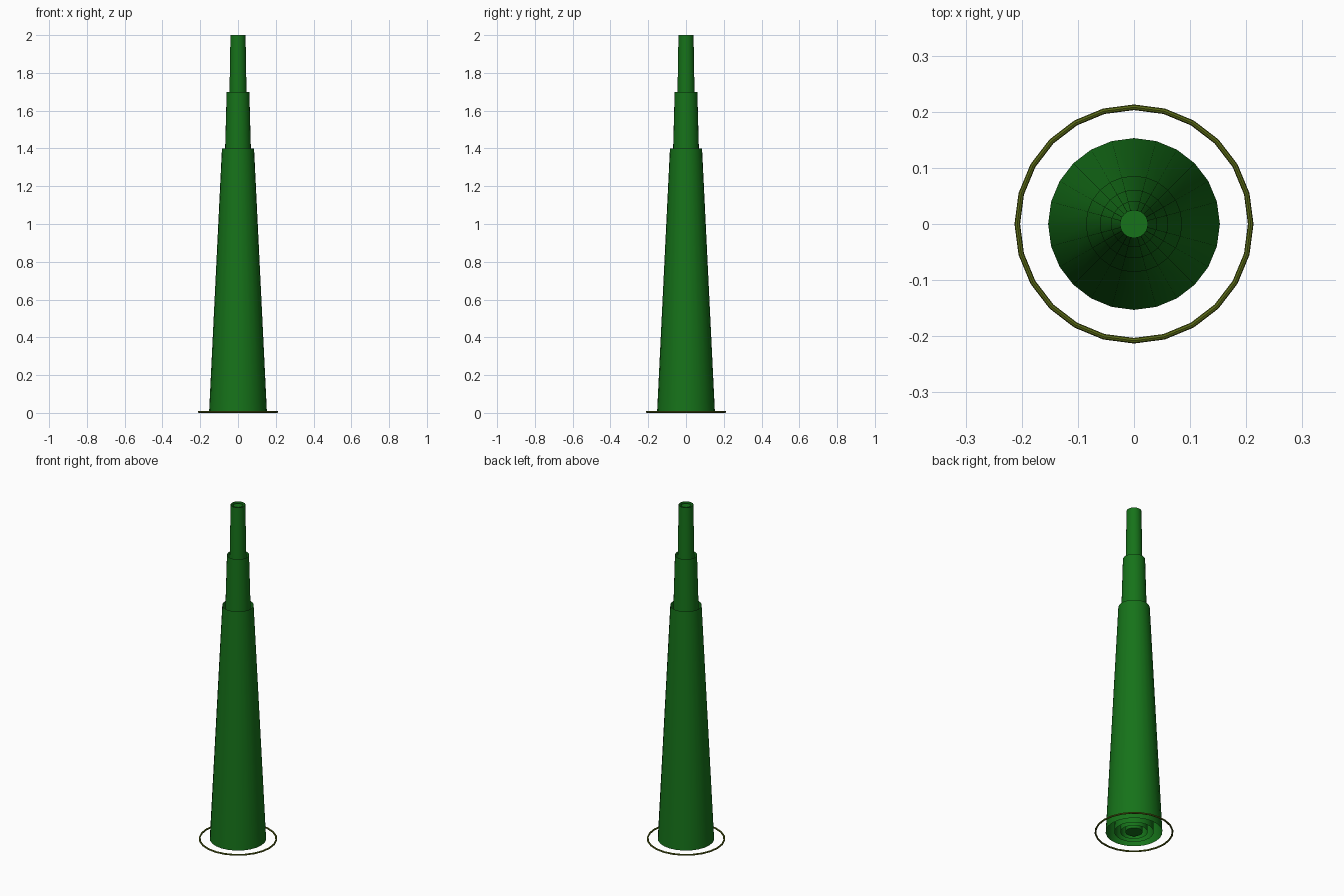
import bpy, math

if "Cube" in bpy.data.objects:
    bpy.data.objects.remove(bpy.data.objects["Cube"])

SIDES = 24
BASE_Z = 0.005


def material(name, color):
    mat = bpy.data.materials.new(name)
    mat.diffuse_color = color
    mat.use_nodes = True
    mat.node_tree.nodes["Principled BSDF"].inputs["Base Color"].default_value = mat.diffuse_color
    return mat


def finish(name, mat):
    obj = bpy.context.object
    obj.name = name
    obj.data.materials.append(mat)
    bpy.ops.object.shade_smooth_by_angle(angle=math.radians(30))
    return obj


def tapered_tube(name, r_bottom, r_top, top, mat, fill='NOTHING'):
    height = top - BASE_Z
    bpy.ops.mesh.primitive_cone_add(
        vertices=SIDES, radius1=r_bottom, radius2=r_top, depth=height,
        end_fill_type=fill, location=(0, 0, BASE_Z + height / 2))
    return finish(name, mat)


green = material("green", (0.008, 0.17, 0.01, 1))
olive = material("olive", (0.10, 0.14, 0.008, 1))

# Nested open tubes, each running from the base up through the one around it
tapered_tube("outer_tube", 0.153, 0.085, 1.40, green)
tapered_tube("second_tube", 0.106, 0.060, 1.70, green)
tapered_tube("third_tube", 0.073, 0.040, 2.00, green)

# Closed core inside the narrowest tube
tapered_tube("core", 0.046, 0.025, 1.995, green, 'NGON')

# Thin ring around the foot
bpy.ops.mesh.primitive_torus_add(
    major_segments=SIDES, minor_segments=8, major_radius=0.208,
    minor_radius=0.005, location=(0, 0, BASE_Z))
finish("base_ring", olive)
